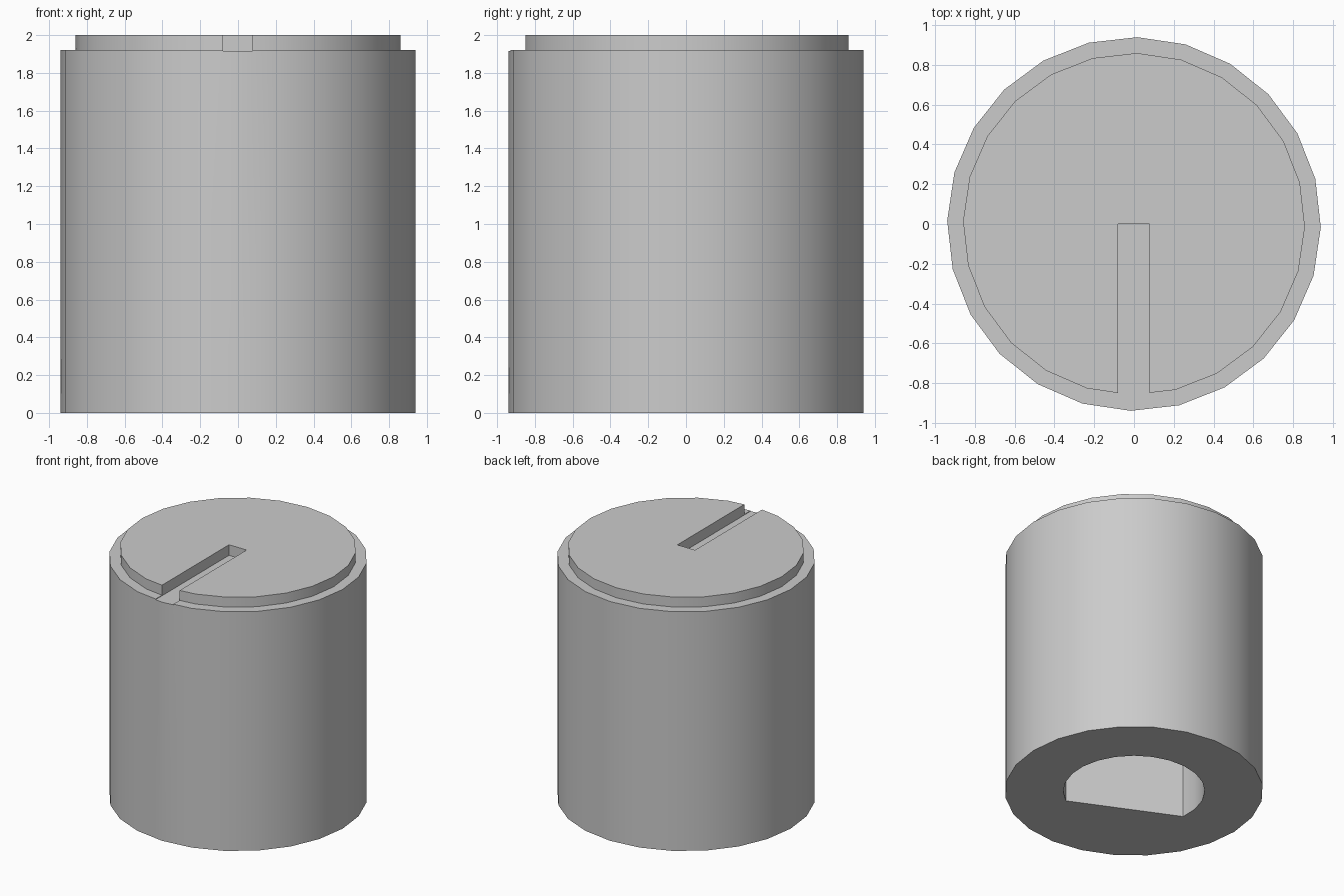
import bpy, bmesh
from math import radians, cos, sin

cube = bpy.data.objects.get("Cube")
if cube:
    bpy.data.objects.remove(cube)

grey = bpy.data.materials.new("plain_grey")
grey.use_nodes = True
colour = (0.6, 0.6, 0.6, 1)
grey.diffuse_color = colour
grey.node_tree.nodes["Principled BSDF"].inputs["Base Color"].default_value = colour


def arc(radius, start, end, steps, closed=False):
    """Points along an arc, angles in degrees."""
    count = steps if closed else steps + 1
    angles = [radians(start + (end - start) * i / steps) for i in range(count)]
    return [(radius * cos(a), radius * sin(a)) for a in angles]


def loft(name, sections):
    """Solid through stacked (outline, height) sections with equal point counts."""
    bm = bmesh.new()
    rings = [[bm.verts.new((x, y, z)) for x, y in outline] for outline, z in sections]
    bm.faces.new(rings[0][::-1])
    bm.faces.new(rings[-1])
    for low, high in zip(rings, rings[1:]):
        for i in range(len(low)):
            j = (i + 1) % len(low)
            bm.faces.new((low[i], low[j], high[j], high[i]))
    bmesh.ops.recalc_face_normals(bm, faces=bm.faces)
    mesh = bpy.data.meshes.new(name)
    bm.to_mesh(mesh)
    bm.free()
    mesh.materials.append(grey)
    obj = bpy.data.objects.new(name, mesh)
    bpy.context.collection.objects.link(obj)
    return obj


# Knob body with a stepped top rim
outer = arc(0.94, -1, 359, 24, closed=True)
inner = arc(0.86, -1, 359, 24, closed=True)
knob = loft("knob_body", [(outer, 0), (outer, 1.92), (inner, 1.92), (inner, 2)])

# Pointer slot from the centre to the front edge
slot = [(-0.08, -1.1), (0.077, -1.1), (0.077, 0), (-0.08, 0)]
slot_cutter = loft("slot_cutter", [(slot, 1.915), (slot, 2.1)])

# D-shaped shaft hole in the underside
d_shape = arc(0.515, -56, 186, 16)
hole_cutter = loft("shaft_hole_cutter", [(d_shape, -0.1), (d_shape, 1.6)])

bpy.context.view_layer.objects.active = knob
for cutter in (slot_cutter, hole_cutter):
    cutter.hide_render = True
    cut = knob.modifiers.new(cutter.name, 'BOOLEAN')
    cut.operation = 'DIFFERENCE'
    cut.solver = 'EXACT'
    cut.object = cutter
    bpy.ops.object.modifier_apply(modifier=cut.name)
    bpy.data.objects.remove(cutter)

# Smooth walls, crisp rims
for obj in bpy.context.selected_objects:
    obj.select_set(False)
knob.select_set(True)
bpy.ops.object.shade_smooth_by_angle(angle=radians(30))
